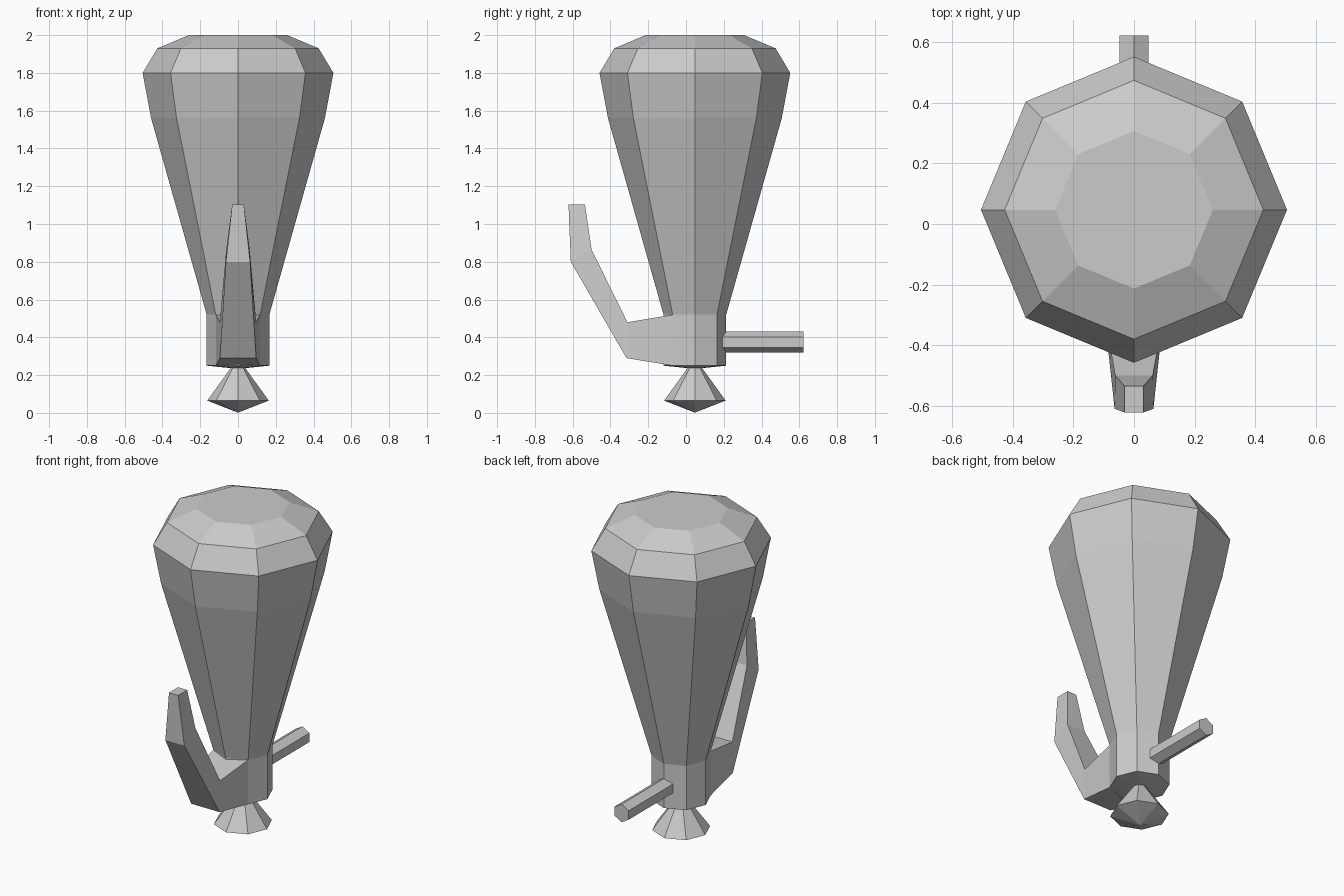
import bpy
from math import cos, sin, pi

if "Cube" in bpy.data.objects:
    bpy.data.objects.remove(bpy.data.objects["Cube"])

CY = 0.047  # y of the main axis


def make(name, verts, faces):
    mesh = bpy.data.meshes.new(name)
    mesh.from_pydata(verts, [], faces)
    mesh.update()
    obj = bpy.data.objects.new(name, mesh)
    bpy.context.collection.objects.link(obj)
    return obj


def loft(name, rings):
    """Skin equal-sized rings in order and cap both ends."""
    n = len(rings[0])
    verts = [v for ring in rings for v in ring]
    faces = [(k * n + i, k * n + (i + 1) % n, (k + 1) * n + (i + 1) % n, (k + 1) * n + i)
             for k in range(len(rings) - 1) for i in range(n)]
    faces.append(tuple(reversed(range(n))))
    faces.append(tuple(range(len(verts) - n, len(verts))))
    return make(name, verts, faces)


def turned(name, profile, sides=8):
    """Turn an (r, z) profile about the main axis, listed from the bottom up."""
    return loft(name, [[(r * cos(2 * pi * i / sides), CY + r * sin(2 * pi * i / sides), z)
                        for i in range(sides)] for r, z in profile])


# Flaring octagonal body with collar and bevelled lid
turned("body", [(0.05, 0.238), (0.166, 0.25), (0.166, 0.52), (0.46, 1.56),
                (0.505, 1.80), (0.427, 1.93), (0.26, 2.0)])

# Pointed foot knob
turned("foot_knob", [(0.004, 0.003), (0.163, 0.065), (0.033, 0.245)])

# Upswept handle: outer y, z, inner y, z, outer half width, inner half width
sections = [(-0.07, 0.25, -0.07, 0.52, 0.117, 0.117),
            (-0.315, 0.29, -0.31, 0.48, 0.096, 0.096),
            (-0.61, 0.80, -0.50, 0.865, 0.064, 0.062),
            (-0.622, 1.103, -0.535, 1.103, 0.031, 0.031)]
loft("handle", [[(-wo, yo, zo), (-wi, yi, zi), (wi, yi, zi), (wo, yo, zo)]
                for yo, zo, yi, zi, wo, wi in sections])

# Hexagonal rear spout
R = 0.055
loft("spout", [[(R * sin(pi * i / 3), y, 0.375 + R * cos(pi * i / 3)) for i in range(6)]
               for y in (0.18, 0.622)])

# Consistent outward normals
import bmesh
for obj in bpy.context.collection.objects:
    bm = bmesh.new()
    bm.from_mesh(obj.data)
    bmesh.ops.recalc_face_normals(bm, faces=bm.faces)
    bm.to_mesh(obj.data)
    bm.free()
